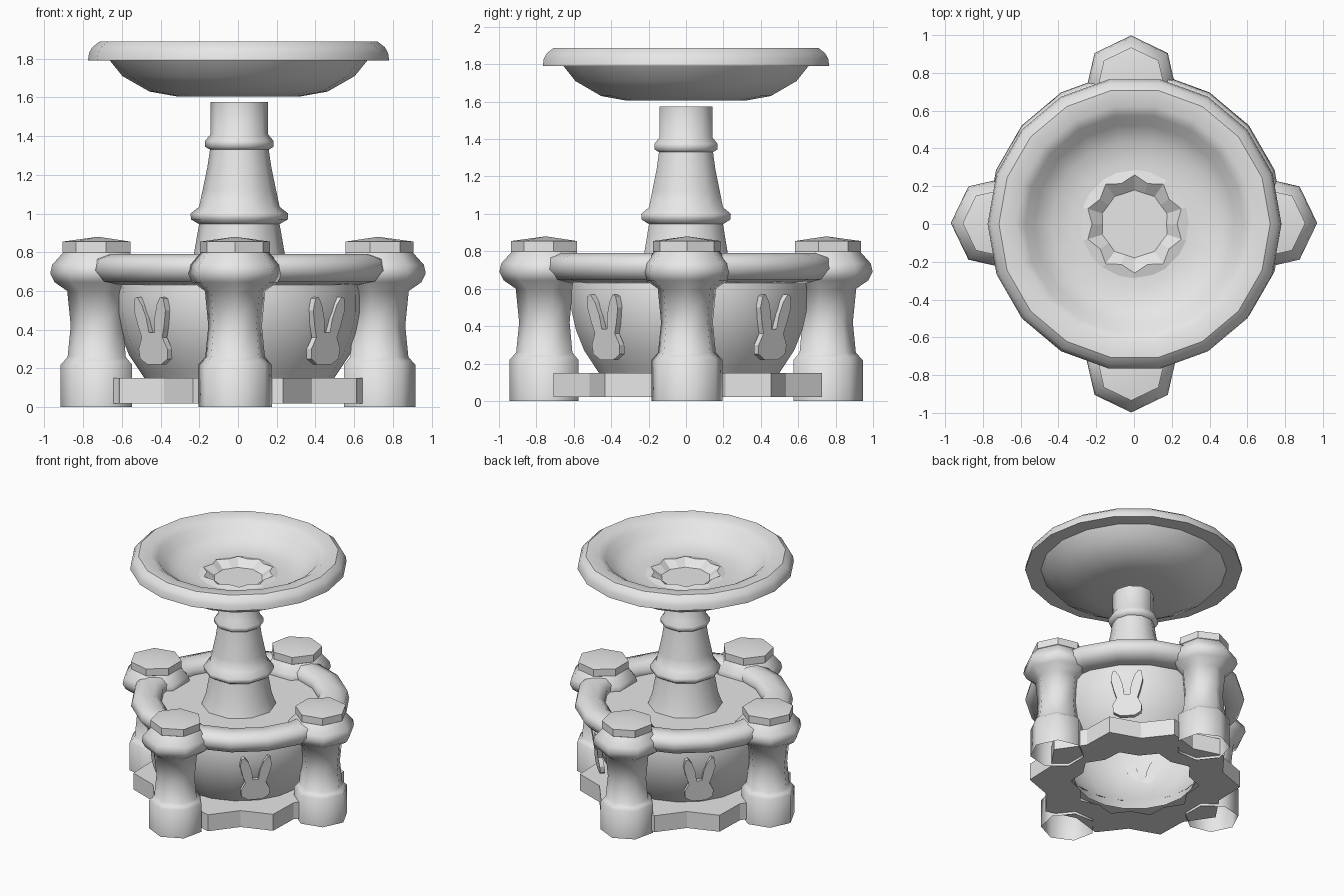
import bpy, bmesh
from math import sin, cos, pi, radians
from mathutils import Matrix

cube = bpy.data.objects.get("Cube")
if cube:
    bpy.data.objects.remove(cube)

stone = bpy.data.materials.new("grey stone")
stone.use_nodes = True
grey = (0.8, 0.8, 0.8, 1)
stone.diffuse_color = grey
stone.node_tree.nodes["Principled BSDF"].inputs["Base Color"].default_value = grey


def finish(name, bm, matrix=None, smooth=None):
    bmesh.ops.remove_doubles(bm, verts=bm.verts, dist=0.0001)
    bmesh.ops.recalc_face_normals(bm, faces=bm.faces)
    mesh = bpy.data.meshes.new(name)
    bm.to_mesh(mesh)
    bm.free()
    mesh.materials.append(stone)
    obj = bpy.data.objects.new(name, mesh)
    bpy.context.scene.collection.objects.link(obj)
    if matrix:
        obj.matrix_world = matrix
    if smooth:
        bpy.ops.object.select_all(action="DESELECT")
        obj.select_set(True)
        bpy.context.view_layer.objects.active = obj
        bpy.ops.object.shade_smooth_by_angle(angle=radians(smooth))


def loft(name, rings, closed=False, matrix=None, smooth=None):
    """Skin equal-length rings of points with quads."""
    bm = bmesh.new()
    loops = [[bm.verts.new(p) for p in ring] for ring in rings]
    pairs = list(zip(loops, loops[1:]))
    if closed:
        pairs.append((loops[-1], loops[0]))
    for a, b in pairs:
        for i in range(len(a)):
            j = (i + 1) % len(a)
            bm.faces.new((a[i], a[j], b[j], b[i]))
    finish(name, bm, matrix, smooth)


def circle(r, z, sides):
    return [(r * cos(2 * pi * i / sides), r * sin(2 * pi * i / sides), z)
            for i in range(sides)]


def lathe(name, profile, sides, **kw):
    loft(name, [circle(max(r, 0.00001), z, sides) for r, z in profile], **kw)


def star(tip, valley, z, turn=pi / 2, points=10):
    return [((tip, valley)[i % 2] * cos(turn + pi * i / points),
             (tip, valley)[i % 2] * sin(turn + pi * i / points), z)
            for i in range(2 * points)]


# Zigzag plinth, open in the centre
turn = pi / 2 + pi / 10
loft("plinth", [star(0.46, 0.4, 0.02, turn), star(0.755, 0.65, 0.02, turn),
                star(0.755, 0.65, 0.15, turn), star(0.48, 0.48, 0.15, turn)],
     matrix=Matrix.Translation((0, 0.01, 0)))

# Lower basin: open-bottomed hull, tube-like rim, inner floor
basin = Matrix.Translation((0.007, 0.017, 0))
lathe("basin_hull", [(0.43, 0.05), (0.47, 0.12), (0.51, 0.18), (0.57, 0.27), (0.615, 0.38),
                     (0.64, 0.49), (0.64, 0.58), (0.63, 0.66)], 18, matrix=basin, smooth=40)
lathe("basin_rim", [(0.64, 0.63), (0.74, 0.65), (0.785, 0.705), (0.77, 0.765), (0.7, 0.79),
                    (0.62, 0.785), (0.57, 0.745), (0.57, 0.67)], 18,
      closed=True, matrix=basin, smooth=60)
lathe("basin_floor", [(0, 0.7), (0.6, 0.7)], 18, matrix=basin)

# Central column with two collars
lathe("column", [(0.27, 0.69), (0.235, 0.79), (0.208, 0.945), (0.25, 0.97), (0.252, 1.0),
                 (0.208, 1.035), (0.19, 1.12), (0.165, 1.24), (0.152, 1.33), (0.177, 1.345),
                 (0.177, 1.375), (0.148, 1.41), (0.148, 1.575), (0, 1.575)],
      10, matrix=Matrix.Translation((0.007, 0, 0)), smooth=62)

# Upper bowl with a star-shaped hollow in its floor
bowl = Matrix.Translation((0.003, 0, 0))
lathe("upper_bowl", [(0, 1.605), (0.32, 1.605), (0.46, 1.63), (0.6, 1.71), (0.665, 1.79),
                     (0.778, 1.79), (0.772, 1.83), (0.755, 1.86), (0.718, 1.888),
                     (0.63, 1.885), (0.58, 1.855), (0.53, 1.795), (0.44, 1.745),
                     (0.33, 1.728), (0.25, 1.728)], 18, matrix=bowl, smooth=35)
loft("star_hollow", [star(0.29, 0.29, 1.727), star(0.26, 0.225, 1.74),
                     star(0.18, 0.17, 1.69), star(0.00001, 0.00001, 1.69)], matrix=bowl)

# Four pillars with collars and faceted caps
for i, name in enumerate(("left", "back", "right", "front")):
    a = i * pi / 2
    x, y = (-0.015, 0.75 * sin(a)) if i % 2 else (0.722 * cos(a), 0.005)
    place = Matrix.Translation((x, y, 0)) @ Matrix.Rotation(a, 4, "Z")
    lathe(name + "_pillar", [(0.195, 0), (0.195, 0.22), (0.175, 0.24), (0.158, 0.26),
                             (0.142, 0.42), (0.16, 0.6), (0.225, 0.645), (0.248, 0.69),
                             (0.238, 0.735), (0.18, 0.8)], 7, matrix=place, smooth=55)
    lathe(name + "_pillar_cap", [(0.17, 0.79), (0.185, 0.8), (0.185, 0.855), (0, 0.88)],
          7, matrix=place, smooth=30)

# Rabbit plaques between the pillars
half = [(0.05, 0.22), (0.1, 0.25), (0.105, 0.3), (0.075, 0.36), (0.095, 0.42), (0.115, 0.5),
        (0.105, 0.56), (0.085, 0.57), (0.055, 0.53), (0.03, 0.46), (0.02, 0.385)]
outline = half + [(-x, z) for x, z in reversed(half)]
for i, name in enumerate(("back_left", "back_right", "front_right", "front_left")):
    bm = bmesh.new()
    face = bm.faces.new([bm.verts.new((0.56 + 0.12 * z, x, z)) for x, z in outline])
    out = bmesh.ops.extrude_face_region(bm, geom=[face])["geom"]
    bmesh.ops.translate(bm, vec=(0.035, 0, 0),
                        verts=[v for v in out if isinstance(v, bmesh.types.BMVert)])
    finish(name + "_rabbit_plaque", bm, basin @ Matrix.Rotation(pi / 4 + i * pi / 2, 4, "Z"))
